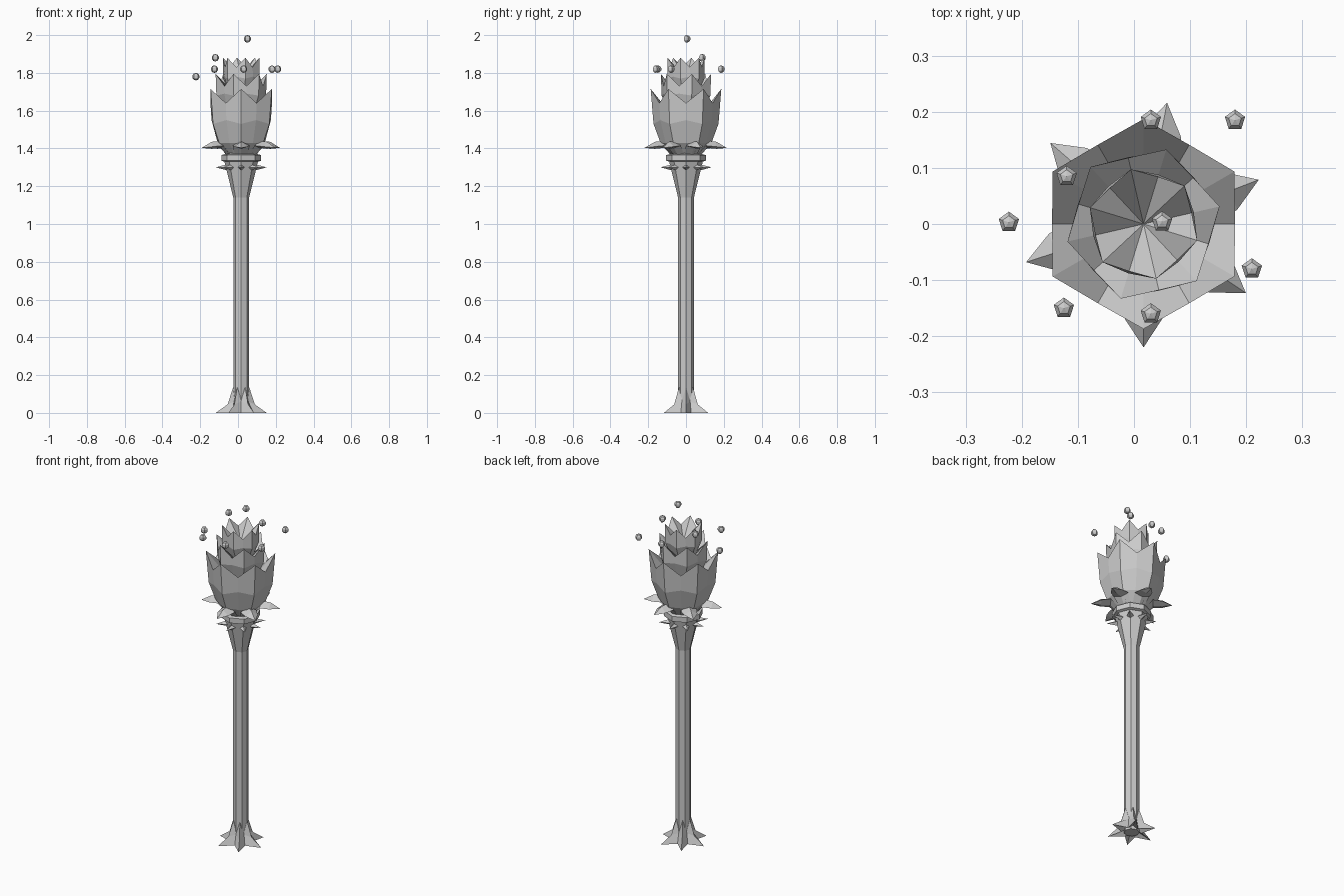
import bpy
import bmesh
from math import cos, sin, radians
from mathutils import Matrix, Vector

if "Cube" in bpy.data.objects:
    bpy.data.objects.remove(bpy.data.objects["Cube"])

AXIS = Vector((0.017, 0, 0))

stone = bpy.data.materials.new("plain grey")
stone.use_nodes = True
GREY = (0.6, 0.6, 0.6, 1)
stone.diffuse_color = GREY
stone.node_tree.nodes["Principled BSDF"].inputs["Base Color"].default_value = GREY


def finish(bm, name, origin=AXIS):
    bmesh.ops.recalc_face_normals(bm, faces=bm.faces)
    mesh = bpy.data.meshes.new(name)
    bm.to_mesh(mesh)
    bm.free()
    mesh.materials.append(stone)
    obj = bpy.data.objects.new(name, mesh)
    obj.location = origin
    bpy.context.collection.objects.link(obj)
    return obj


def skin(bm, loops):
    """Bridge rings of points; a one-point ring closes into a fan."""
    rings = [[bm.verts.new(p) for p in loop] for loop in loops]
    for a, b in zip(rings, rings[1:]):
        n = max(len(a), len(b))
        for i in range(n):
            j = (i + 1) % n
            if len(b) == 1:
                bm.faces.new((a[i], a[j], b[0]))
            elif len(a) == 1:
                bm.faces.new((a[0], b[j], b[i]))
            else:
                bm.faces.new((a[i], a[j], b[j], b[i]))


def star(n, r_tip, z_tip, r_dip, z_dip, turn=0):
    """Ring of n points alternating between tips and dips."""
    pts = []
    for i in range(2 * n):
        a = radians(turn + 180 * i / n)
        r, z = (r_dip, z_dip) if i % 2 else (r_tip, z_tip)
        pts.append(Vector((r * cos(a), r * sin(a), z)))
    return pts


def turned(name, profile):
    """Eight-sided turned part."""
    bm = bmesh.new()
    loops = [[Vector((0, 0, profile[0][1]))]]
    loops += [star(4, r, z, r, z) for r, z in profile]
    loops.append([Vector((0, 0, profile[-1][1]))])
    skin(bm, loops)
    return finish(bm, name)


# Shaft with flared head, and collar
turned("shaft", [(0.042, 0), (0.042, 1.14), (0.09, 1.335)])
turned("collar", [(0.09, 1.33), (0.105, 1.335), (0.105, 1.365), (0.085, 1.37), (0.085, 1.39)])

# Star-shaped root foot
bm = bmesh.new()
skin(bm, [[Vector((0, 0, 0.03))],
          star(6, 0.135, 0, 0.055, 0),
          star(6, 0.072, 0.045, 0.044, 0.06),
          star(6, 0.043, 0.135, 0.04, 0.07),
          [Vector((0, 0, 0.13))]])
finish(bm, "root_foot")

# Studs around the flared head
for k in range(8):
    bm = bmesh.new()
    turn = Matrix.Rotation(radians(45 * k), 4, "Z")
    base = [turn @ Vector((0.075, 0.018 * cos(radians(a)), 1.3 + 0.016 * sin(radians(a))))
            for a in range(0, 360, 90)]
    skin(bm, [[turn @ Vector((0.06, 0, 1.3))], base, [turn @ Vector((0.135, 0, 1.3))]])
    finish(bm, f"stud_{k + 1}")

# Drooping leaves: (radius, edge height, half width, ridge rise)
LEAF = [(0.06, 1.355, 0.03, 0.02), (0.115, 1.415, 0.045, 0.025), (0.165, 1.41, 0.036, 0.025)]
for k, angle in enumerate((21, 79, 139, 198, 270, 326)):
    bm = bmesh.new()
    turn = Matrix.Rotation(radians(angle), 4, "Z")
    loops = [[turn @ Vector((r, w, z)), turn @ Vector((r, 0, z + rise)),
              turn @ Vector((r, -w, z)), turn @ Vector((r, 0, z - 0.012))]
             for r, z, w, rise in LEAF]
    skin(bm, [[turn @ Vector((0.04, 0, 1.35))]] + loops + [[turn @ Vector((0.22, 0, 1.403))]])
    finish(bm, f"leaf_{k + 1}")


# Three nested cups of pointed petals
def petal_cup(name, turn, rows, floor):
    bm = bmesh.new()
    loops = [[Vector((0, 0, rows[0][1]))]]
    loops += [star(6, *row, turn) for row in rows]
    loops.append([Vector((0, 0, floor))])
    skin(bm, loops)
    finish(bm, name)


petal_cup("outer_petals", 30,
          [(0.075, 1.36, 0.07, 1.36), (0.135, 1.43, 0.125, 1.43), (0.172, 1.53, 0.157, 1.55),
           (0.187, 1.715, 0.163, 1.64), (0.11, 1.62, 0.11, 1.6)], 1.6)
petal_cup("middle_petals", 13,
          [(0.1, 1.6, 0.1, 1.6), (0.135, 1.68, 0.122, 1.69),
           (0.139, 1.795, 0.121, 1.73), (0.075, 1.71, 0.075, 1.71)], 1.71)
petal_cup("inner_petals", 43,
          [(0.07, 1.7, 0.07, 1.7), (0.1, 1.77, 0.092, 1.78),
           (0.1, 1.88, 0.088, 1.83)], 1.77)

# Floating embers
EMBERS = [(-0.223, 0.003, 1.78), (-0.12, 0.085, 1.88), (0.03, 0.185, 1.82), (0.18, 0.185, 1.82),
          (0.05, 0.004, 1.98), (0.21, -0.08, 1.82), (0.03, -0.16, 1.82), (-0.125, -0.15, 1.82)]
for k, spot in enumerate(EMBERS):
    bm = bmesh.new()
    bmesh.ops.create_uvsphere(bm, u_segments=5, v_segments=5, radius=0.02)
    finish(bm, f"ember_{k + 1}", spot)
